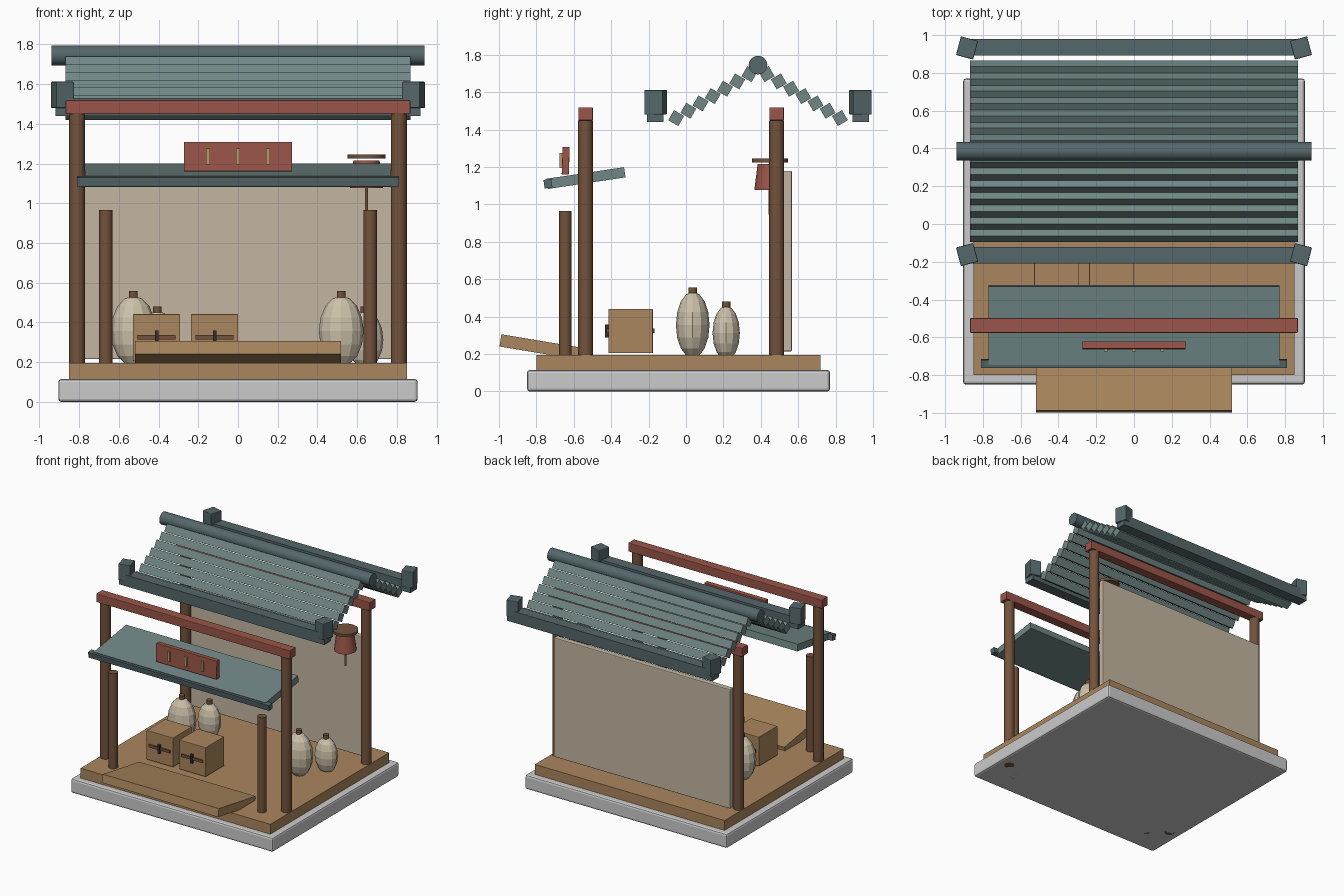
import bpy
from math import radians, cos, sin

if "Cube" in bpy.data.objects:
    bpy.data.objects.remove(bpy.data.objects["Cube"])


def mat(name, rgb):
    m = bpy.data.materials.new(name)
    m.diffuse_color = (*rgb, 1)
    m.use_nodes = True
    m.node_tree.nodes["Principled BSDF"].inputs["Base Color"].default_value = m.diffuse_color
    return m


WOOD = mat("plank_wood", (0.40, 0.24, 0.11))
POST = mat("post_wood", (0.17, 0.085, 0.045))
RED = mat("red_paint", (0.32, 0.09, 0.065))
TEAL = mat("roof_tile", (0.16, 0.24, 0.235))
DARK = mat("roof_trim", (0.09, 0.135, 0.145))
PLASTER = mat("plaster", (0.55, 0.47, 0.36))
CLAY = mat("jar_clay", (0.60, 0.53, 0.40))
GOLD = mat("gold", (0.50, 0.33, 0.13))
IRON = mat("iron", (0.03, 0.03, 0.03))


def finish(name, material, bevel=0.0, smooth=False):
    o = bpy.context.object
    o.name = name
    if material:
        o.data.materials.append(material)
    if bevel:
        b = o.modifiers.new("bevel", "BEVEL")
        b.width, b.segments = bevel, 2
    if smooth:
        bpy.ops.object.shade_smooth_by_angle(angle=radians(40))
    return o


def box(name, loc, size, material=None, rot=(0, 0, 0), bevel=0.0):
    bpy.ops.mesh.primitive_cube_add(size=1, location=loc, rotation=[radians(a) for a in rot])
    bpy.context.object.scale = size
    bpy.ops.object.transform_apply(location=False, rotation=False, scale=True)
    return finish(name, material, bevel)


def rod(name, loc, r, h, material, r2=None, sides=16, rot=(0, 0, 0)):
    bpy.ops.mesh.primitive_cone_add(vertices=sides, radius1=r, radius2=r if r2 is None else r2,
                                    depth=h, location=loc, rotation=[radians(a) for a in rot])
    return finish(name, material, smooth=True)


# Stone base and floor
box("stone_base", (0, -0.04, 0.0575), (1.81, 1.62, 0.115), None, bevel=0.015)
box("floor", (0, -0.04, 0.155), (1.70, 1.52, 0.08), WOOD)

# Posts, beams and back wall
for x in (-1, 1):
    for y in (-0.537, 0.485):
        rod("corner_post", (x * 0.81, y, 0.725), 0.04, 1.45, POST)
    rod("short_post", (x * 0.666, -0.645, 0.4825), 0.034, 0.965, POST)
for y in (-0.537, 0.485):
    box("top_beam", (0, y, 1.484), (1.736, 0.078, 0.07), RED, bevel=0.005)
box("back_wall", (0, 0.543, 0.697), (1.58, 0.046, 0.965), PLASTER, bevel=0.006)

# Main roof: ridge, tile rows, eave bars and corner blocks
RIDGE = 0.385
rod("ridge_pole", (0, RIDGE, 1.745), 0.05, 1.88, DARK, rot=(0, 90, 0))
for s in (-1, 1):
    for i in range(7):
        box("tile_row", (0, RIDGE + s * (0.046 + 0.0653 * i), 1.697 - 0.0392 * i),
            (1.736, 0.062, 0.062), TEAL, rot=(s * 30, 0, 0))
    box("eave_bar", (0, RIDGE + s * 0.55, 1.485), (1.84, 0.088, 0.09), DARK)
    for x in (-1, 1):
        box("eave_corner", (x * 0.884, RIDGE + s * 0.547, 1.546), (0.094, 0.102, 0.132),
            DARK, rot=(0, 0, 15 * s * x), bevel=0.005)

# Awning and its front lip
box("awning", (0, -0.535, 1.141), (1.54, 0.42, 0.055), TEAL, rot=(8.5, 0, 0))
box("awning_lip", (0, -0.738, 1.111), (1.62, 0.042, 0.046), DARK, rot=(8.5, 0, 0))

# Sign board with plain strips
box("sign_board", (0, -0.643, 1.234), (0.545, 0.038, 0.148), RED, rot=(-2, 0, 0), bevel=0.003)
for x in (-0.15, 0, 0.15):
    box("sign_strip", (x, -0.665, 1.236), (0.02, 0.02, 0.08), GOLD)

# Hanging lantern
LX, LY = 0.647, 0.449
rod("lantern_cap", (LX, LY, 1.235), 0.096, 0.02, POST)
rod("lantern_body", (LX, LY, 1.146), 0.084, 0.138, RED, r2=0.066, sides=12)
rod("lantern_tassel", (LX, LY, 1.015), 0.007, 0.135, GOLD, sides=8)

# Sloping front counter
box("counter_plank", (0, -0.758, 0.234), (1.04, 0.475, 0.066), WOOD, rot=(-9.5, 0, 0))

# Crates with band and latch
for x in (-0.41, -0.118):
    box("crate", (x, -0.296, 0.323), (0.238, 0.238, 0.237), WOOD, bevel=0.004)
    box("crate_band", (x, -0.296, 0.325), (0.19, 0.256, 0.022), POST)
    box("crate_latch", (x, -0.422, 0.324), (0.018, 0.024, 0.07), IRON)


def jar(x, y, rx, ry, rz, z):
    bpy.ops.mesh.primitive_uv_sphere_add(segments=12, ring_count=8, radius=1, location=(x, y, z))
    bpy.context.object.scale = (rx, ry, rz)
    bpy.ops.object.transform_apply(location=False, rotation=False, scale=True)
    finish("jar", CLAY)
    rod("jar_stopper", (x, y, z + rz + 0.007), 0.023, 0.032, POST, sides=10)


# Pairs of storage jars
for x in (-0.527, 0.52):
    jar(x, 0.036, 0.113, 0.09, 0.178, 0.356)
    jar(x + 0.12, 0.215, 0.092, 0.073, 0.145, 0.313)
